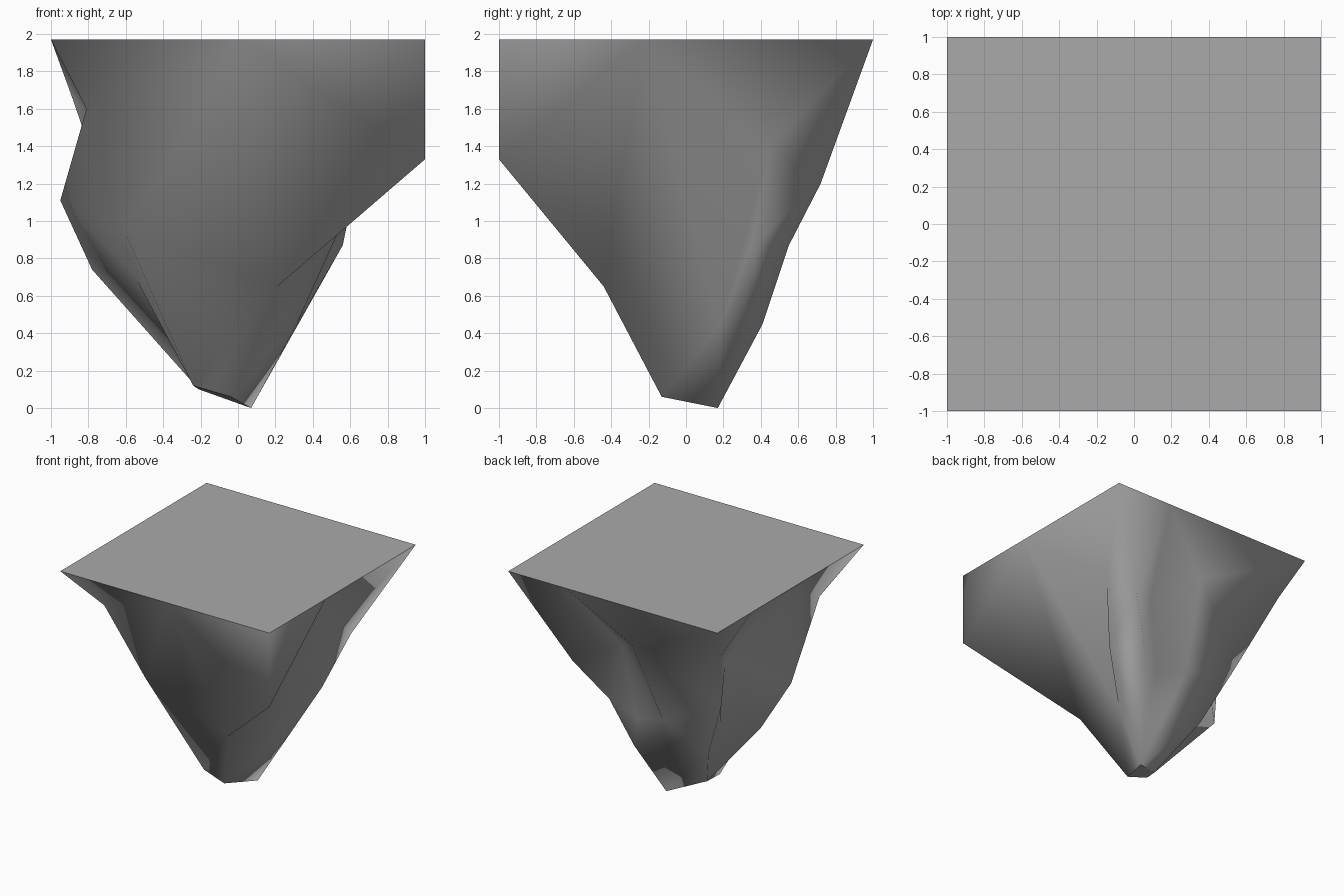
import bpy
import bmesh
from mathutils import Vector

cube = bpy.data.objects.get("Cube")
if cube:
    bpy.data.objects.remove(cube, do_unlink=True)

TOP = 1.97

# Single stone colour
stone = bpy.data.materials.new("grey_stone")
stone.use_nodes = True
colour = (0.4, 0.4, 0.4, 1)
stone.diffuse_color = colour
stone.node_tree.nodes["Principled BSDF"].inputs["Base Color"].default_value = colour

# Shared points of the rim, the ridges and the blunt tip
back_left = (1, 1, TOP)
back_rim = (.45, 1, TOP)
side_rim = (-1, -.34, TOP)
keel = (.21, -.44, .65)
fin_top = (-.75, -.37, 1.74)
fin_nose = (-.95, -.08, 1.11)
tip_low = (.07, .17, 0)
tip_front = (-.04, -.13, .06)
tip_side = (-.24, -.12, .12)
tip_back = (-.21, .01, .1)

# Ridges and valleys of the rock, from the rim down to the tip, in order around it
ridges = [
    [(-1, -1, TOP), (-.81, -.67, 1.6), (-.6, -.41, .93), tip_side],
    [(.03, -1, TOP), keel, tip_front],
    [(1, -1, TOP), (1, -1, 1.33), keel, tip_front],
    [(1, -.23, TOP), (.31, .18, .44), tip_front],
    [back_left, (.67, .45, 1.4), (.56, .35, .87), tip_low],
    [back_left, (.58, .72, 1.2), (.35, .55, .87), (.21, .41, .45), tip_low],
    [back_rim, (.25, .51, 1.35), (.15, .46, .72), tip_low],
    [back_rim, (-.05, .8, 1.53), (-.13, .51, .8), tip_low],
    [(-1, 1, TOP), (-.89, .79, 1.67), (-.68, .49, 1.06), (-.44, .32, .52), tip_back],
    [(-1, .53, TOP), (-.55, .25, 1.3), (-.47, .2, .75), tip_back],
    [side_rim, fin_top, fin_nose, (-.78, .1, .74), tip_back],
    [side_rim, fin_top, fin_nose, (-.56, -.03, .72), tip_back],
]

bm = bmesh.new()
points = {}


def vert(co):
    """Return the shared vertex at a position."""
    if co not in points:
        points[co] = bm.verts.new(co)
    return points[co]


def face(*corners):
    """Add a face, skipping repeated corners."""
    unique = list(dict.fromkeys(corners))
    if len(unique) > 2:
        bm.faces.new([vert(c) for c in unique])


def gap(a, b):
    return (Vector(a) - Vector(b)).length


def stitch(left, right):
    """Fill the wall between two ridges, always along the shorter diagonal."""
    i = j = 0
    while i < len(left) - 1 or j < len(right) - 1:
        step_left = j == len(right) - 1 or (
            i < len(left) - 1
            and gap(left[i + 1], right[j]) <= gap(left[i], right[j + 1]))
        if step_left:
            face(left[i], right[j], left[i + 1])
            i += 1
        else:
            face(left[i], right[j], right[j + 1])
            j += 1


# Walls, flat top and tip
for n, ridge in enumerate(ridges):
    stitch(ridge, ridges[(n + 1) % len(ridges)])
face(*[r[0] for r in ridges])
face(*[r[-1] for r in ridges])
bmesh.ops.recalc_face_normals(bm, faces=bm.faces)

# Smooth walls with a crisp rim and tip
for f in bm.faces:
    f.smooth = True
for e in bm.edges:
    heights = [v.co.z for v in e.verts]
    e.smooth = min(heights) < TOP - .01 and max(heights) > .13

mesh = bpy.data.meshes.new("rock")
bm.to_mesh(mesh)
bm.free()
mesh.materials.append(stone)
rock = bpy.data.objects.new("rock", mesh)
bpy.context.collection.objects.link(rock)
